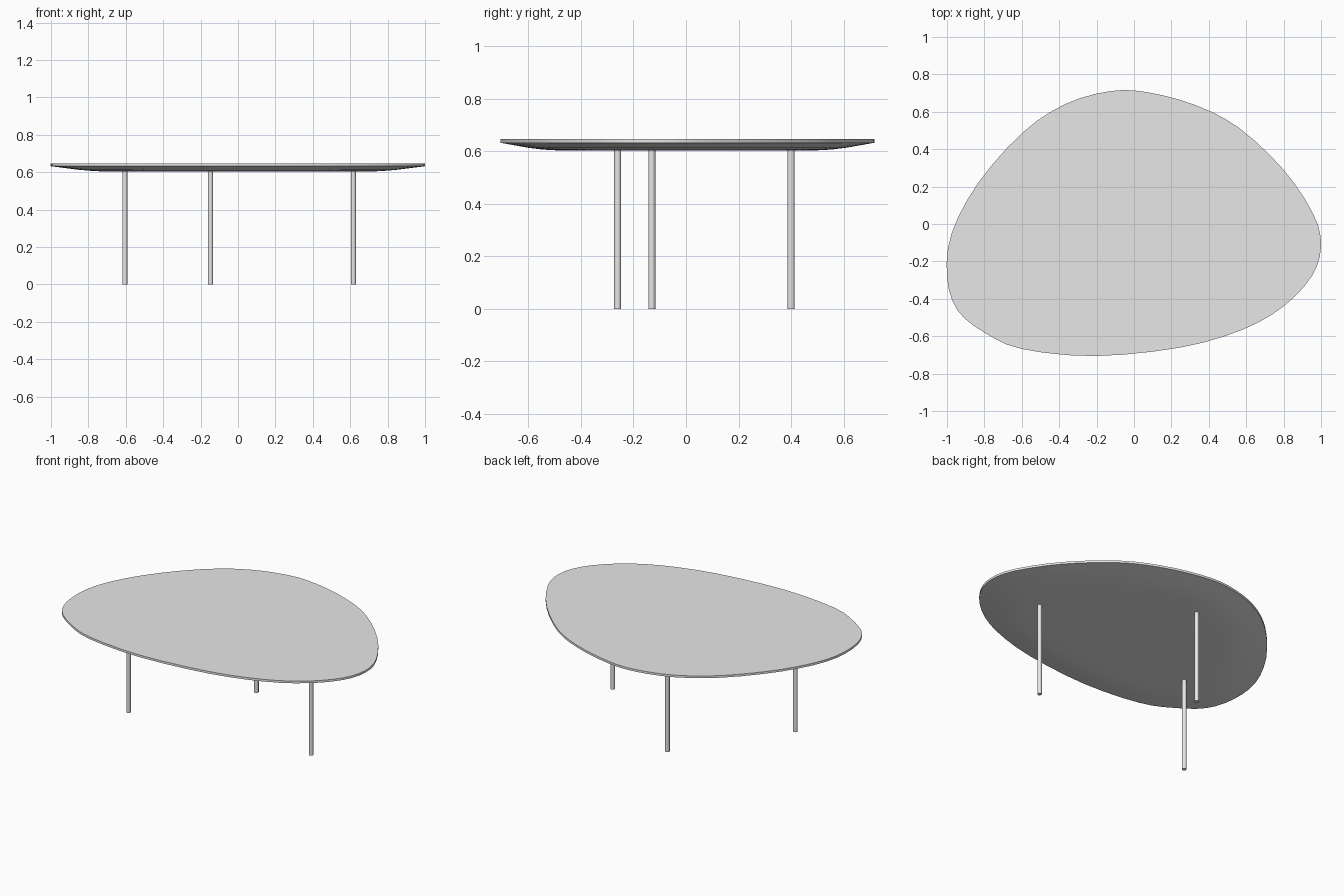
import bpy
import bmesh
import math
from mathutils import Vector

cube = bpy.data.objects.get("Cube")
if cube:
    bpy.data.objects.remove(cube, do_unlink=True)


def make_material(name, colour):
    material = bpy.data.materials.new(name)
    material.use_nodes = True
    material.diffuse_color = colour
    shader = material.node_tree.nodes["Principled BSDF"]
    shader.inputs["Base Color"].default_value = colour
    return material


def finish(obj, material, angle):
    obj.data.materials.append(material)
    bpy.ops.object.select_all(action="DESELECT")
    obj.select_set(True)
    bpy.context.view_layer.objects.active = obj
    bpy.ops.object.shade_smooth_by_angle(angle=math.radians(angle))


def smooth_loop(points, steps):
    """Closed Catmull-Rom curve through the points."""
    result = []
    count = len(points)
    for i in range(count):
        a, b, c, d = (Vector(points[(i + k) % count]) for k in (-1, 0, 1, 2))
        for s in range(steps):
            t = s / steps
            result.append(0.5 * (2 * b + (c - a) * t
                                 + (2 * a - 5 * b + 4 * c - d) * t ** 2
                                 + (3 * b - a - 3 * c + d) * t ** 3))
    return result


grey = make_material("light grey", (0.8, 0.8, 0.8, 1))

# Pebble-shaped outline of the top, counter-clockwise
outline = smooth_loop([
    (1, -.12), (.96, .05), (.8, .29), (.56, .515), (.33, .635), (.07, .705),
    (-.13, .71), (-.37, .64), (-.6, .485), (-.835, .217), (-.975, -.05),
    (-1, -.28), (-.945, -.46), (-.8, -.58), (-.6, -.668), (-.21, -.706),
    (.25, -.66), (.58, -.565), (.8, -.44), (.95, -.28)], 3)

# Section of the top: scale of the outline and height, from upper rim inwards
section = [(1, .646), (1, .632), (.93, .623), (.85, .613), (.77, .606), (.69, .603)]

bm = bmesh.new()
rings = [[bm.verts.new((p.x * scale, p.y * scale, z)) for p in outline]
         for scale, z in section]
bm.faces.new(rings[0])
for upper, lower in zip(rings, rings[1:]):
    for i in range(len(outline)):
        j = (i + 1) % len(outline)
        bm.faces.new((upper[i], lower[i], lower[j], upper[j]))
bm.faces.new(reversed(rings[-1]))
bmesh.ops.recalc_face_normals(bm, faces=bm.faces)
mesh = bpy.data.meshes.new("table_top")
bm.to_mesh(mesh)
bm.free()
table_top = bpy.data.objects.new("table_top", mesh)
bpy.context.collection.objects.link(table_top)
finish(table_top, grey, 30)

# Three slender round legs
leg_height = .61
for name, x, y in (("right_leg", -.605, -.26),
                   ("back_leg", -.147, .4),
                   ("left_leg", .617, -.13)):
    bpy.ops.mesh.primitive_cylinder_add(vertices=16, radius=.0135, depth=leg_height,
                                        location=(x, y, leg_height / 2))
    leg = bpy.context.object
    leg.name = name
    finish(leg, grey, 40)
